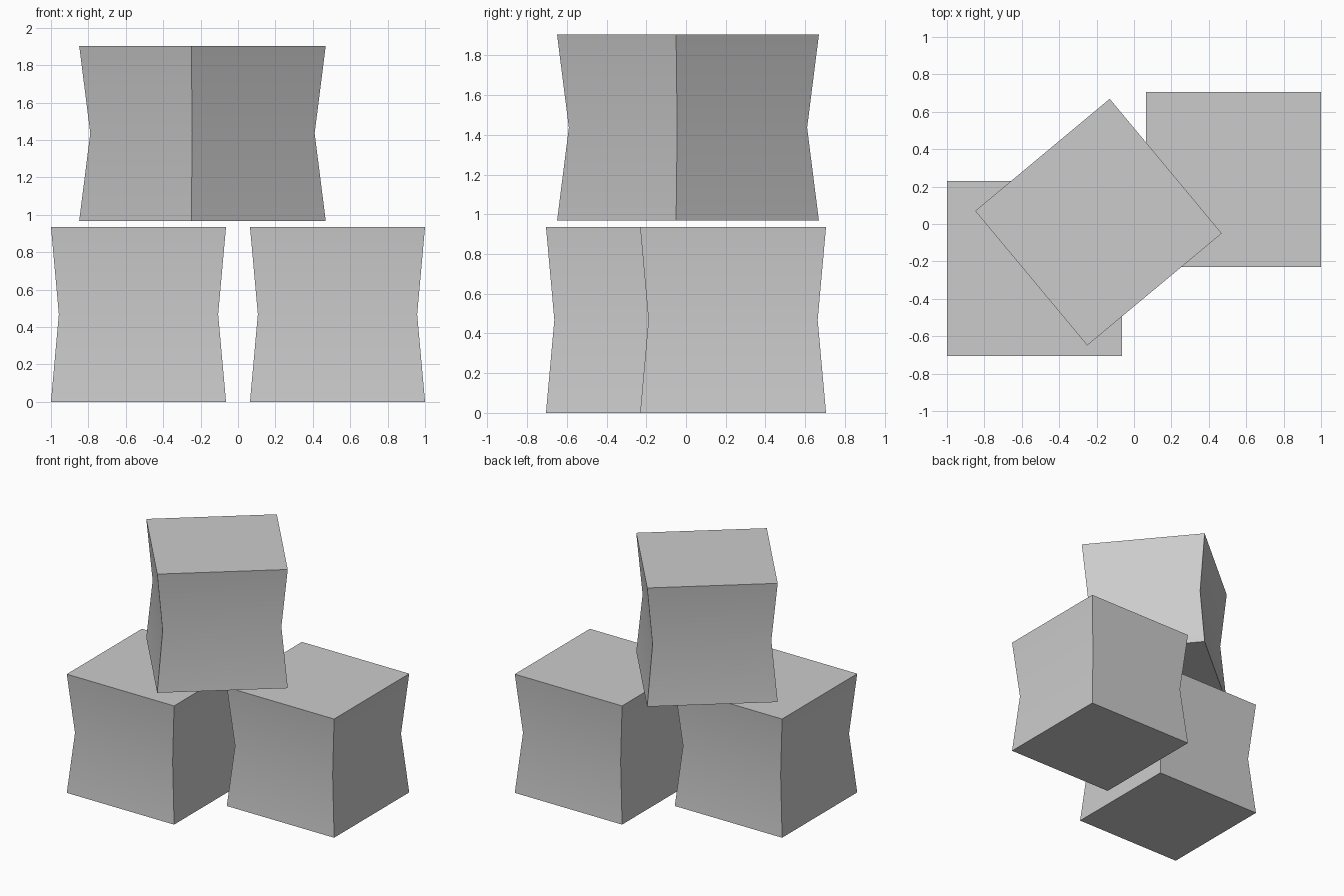
import bpy, bmesh, math
from mathutils import Matrix

old = bpy.data.objects.get("Cube")
if old:
    bpy.data.objects.remove(old, do_unlink=True)

SIZE = 0.936
WAIST = 0.91  # width of the middle ring relative to the ends

grey = bpy.data.materials.new("plain grey")
grey.use_nodes = True
colour = (0.6, 0.6, 0.6, 1)
grey.diffuse_color = colour
grey.node_tree.nodes["Principled BSDF"].inputs["Base Color"].default_value = colour


def pinched_block(name, x, y, base, turn=0):
    """Cube with a middle edge ring drawn inwards."""
    bm = bmesh.new()
    bmesh.ops.create_cube(bm, size=SIZE)
    bmesh.ops.bisect_plane(bm, geom=bm.verts[:] + bm.edges[:] + bm.faces[:],
                           plane_co=(0, 0, 0), plane_no=(0, 0, 1))
    ring = [v for v in bm.verts if abs(v.co.z) < 0.01]
    bmesh.ops.scale(bm, vec=(WAIST, WAIST, 1), verts=ring)
    bmesh.ops.transform(bm, matrix=Matrix.Rotation(math.radians(turn), 4, "Z"), verts=bm.verts)
    mesh = bpy.data.meshes.new(name)
    bm.to_mesh(mesh)
    bm.free()
    mesh.materials.append(grey)
    block = bpy.data.objects.new(name, mesh)
    block.location = (x, y, base + SIZE / 2)
    bpy.context.collection.objects.link(block)
    # Soft shading across the waist, crisp corners
    bpy.ops.object.select_all(action="DESELECT")
    block.select_set(True)
    bpy.context.view_layer.objects.active = block
    bpy.ops.object.shade_smooth_by_angle(angle=math.radians(30))


# Two blocks side by side, one turned block on top
pinched_block("right_block", -0.532, -0.237, 0)
pinched_block("left_block", 0.532, 0.237, 0)
pinched_block("top_block", -0.19, 0.01, 0.968, turn=39.8)
